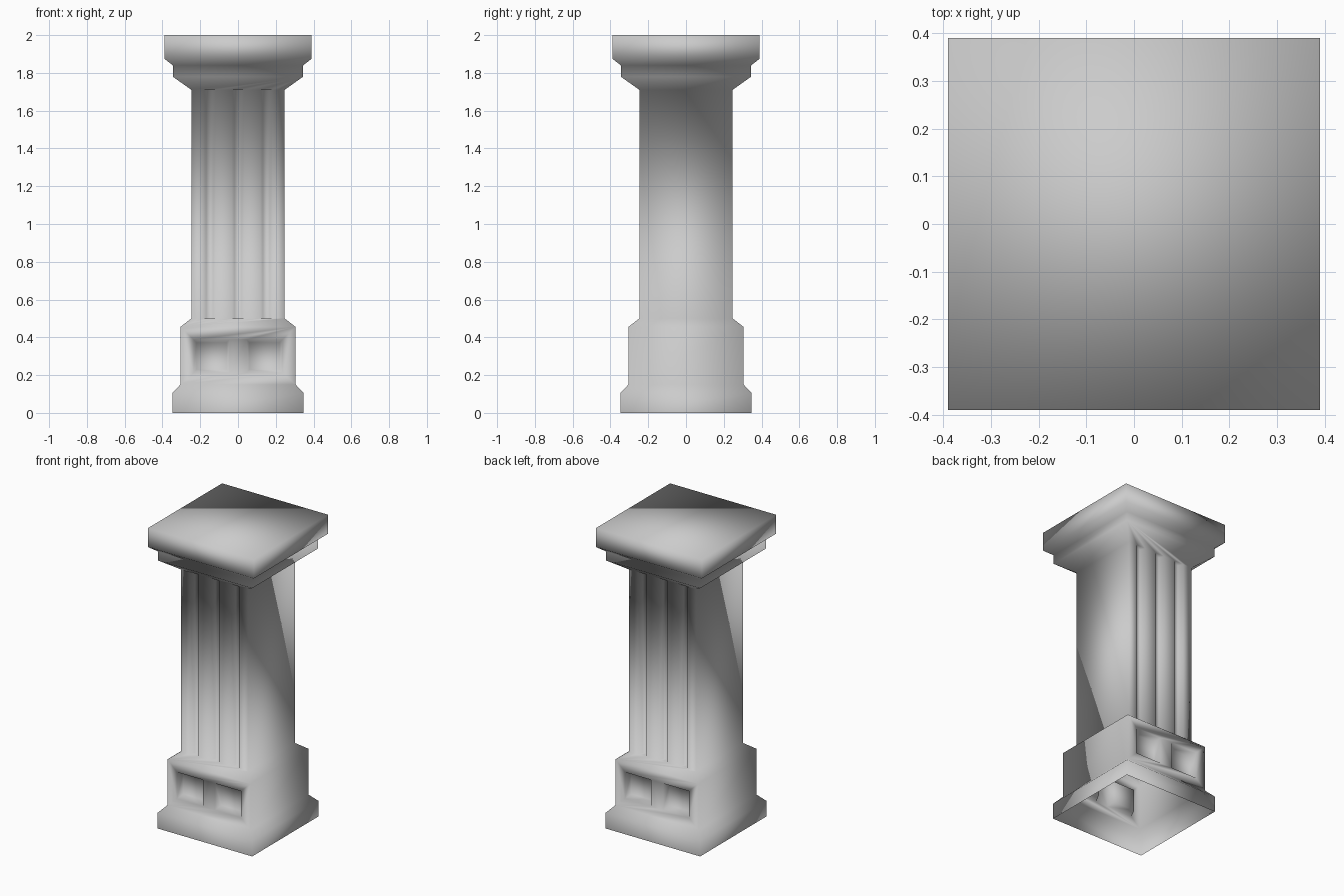
import bpy, bmesh

if "Cube" in bpy.data.objects:
    bpy.data.objects.remove(bpy.data.objects["Cube"])

# Half width and height of each square ring, bottom to top
PROFILE = [(0.347, 0), (0.347, 0.105), (0.305, 0.15), (0.305, 0.455), (0.247, 0.5),
           (0.247, 1.71), (0.345, 1.78), (0.345, 1.84), (0.39, 1.875), (0.39, 2.0)]


def make_object(name, bm):
    bmesh.ops.recalc_face_normals(bm, faces=bm.faces)
    mesh = bpy.data.meshes.new(name)
    bm.to_mesh(mesh)
    bm.free()
    ob = bpy.data.objects.new(name, mesh)
    bpy.context.collection.objects.link(ob)
    return ob


def loft(bm, rings):
    loops = [[bm.verts.new(p) for p in ring] for ring in rings]
    for a, b in zip(loops, loops[1:]):
        for i in range(4):
            j = (i + 1) % 4
            bm.faces.new((a[i], a[j], b[j], b[i]))
    bm.faces.new(loops[0][::-1])
    bm.faces.new(loops[-1])


def recess(bm, side, face, depth, outer, inner):
    """Tapered pocket; outer/inner are (x0, x1, z0, z1) at the wall and at the floor."""
    k = 0.2  # continue the taper a little outside the wall
    out = [o + (o - i) * k for o, i in zip(outer, inner)]
    rings = []
    for (x0, x1, z0, z1), y in ((out, face + depth * k), (inner, face - depth)):
        rings.append([(x, side * y, z) for x, z in ((x0, z0), (x1, z0), (x1, z1), (x0, z1))])
    loft(bm, rings)


# Pillar body
bm = bmesh.new()
loft(bm, [[(-w, -w, z), (w, -w, z), (w, w, z), (-w, w, z)] for w, z in PROFILE])
pillar = make_object("pillar", bm)

# Flutes and base panels on front and back
bm = bmesh.new()
for side in (-1, 1):
    for x in (-0.15, 0, 0.15):
        recess(bm, side, 0.247, 0.035, (x - 0.032, x + 0.032, 0.5, 1.71),
               (x - 0.018, x + 0.018, 0.5, 1.71))
    for x in (-0.14, 0.14):
        recess(bm, side, 0.305, 0.045, (x - 0.095, x + 0.095, 0.212, 0.388),
               (x - 0.08, x + 0.08, 0.23, 0.372))
cutter = make_object("recess_cutter", bm)
cutter.hide_render = True

mod = pillar.modifiers.new("recesses", 'BOOLEAN')
mod.operation = 'DIFFERENCE'
mod.solver = 'EXACT'
mod.object = cutter
deps = bpy.context.evaluated_depsgraph_get()
pillar_mesh = bpy.data.meshes.new_from_object(pillar.evaluated_get(deps))
pillar.modifiers.clear()
pillar.data = pillar_mesh
bpy.data.objects.remove(cutter)

# Open underside and soft shading throughout
bm = bmesh.new()
bm.from_mesh(pillar_mesh)
under = [f for f in bm.faces if all(v.co.z < 0.001 for v in f.verts)]
bmesh.ops.delete(bm, geom=under, context='FACES_ONLY')
for f in bm.faces:
    f.smooth = True
bm.to_mesh(pillar_mesh)
bm.free()
